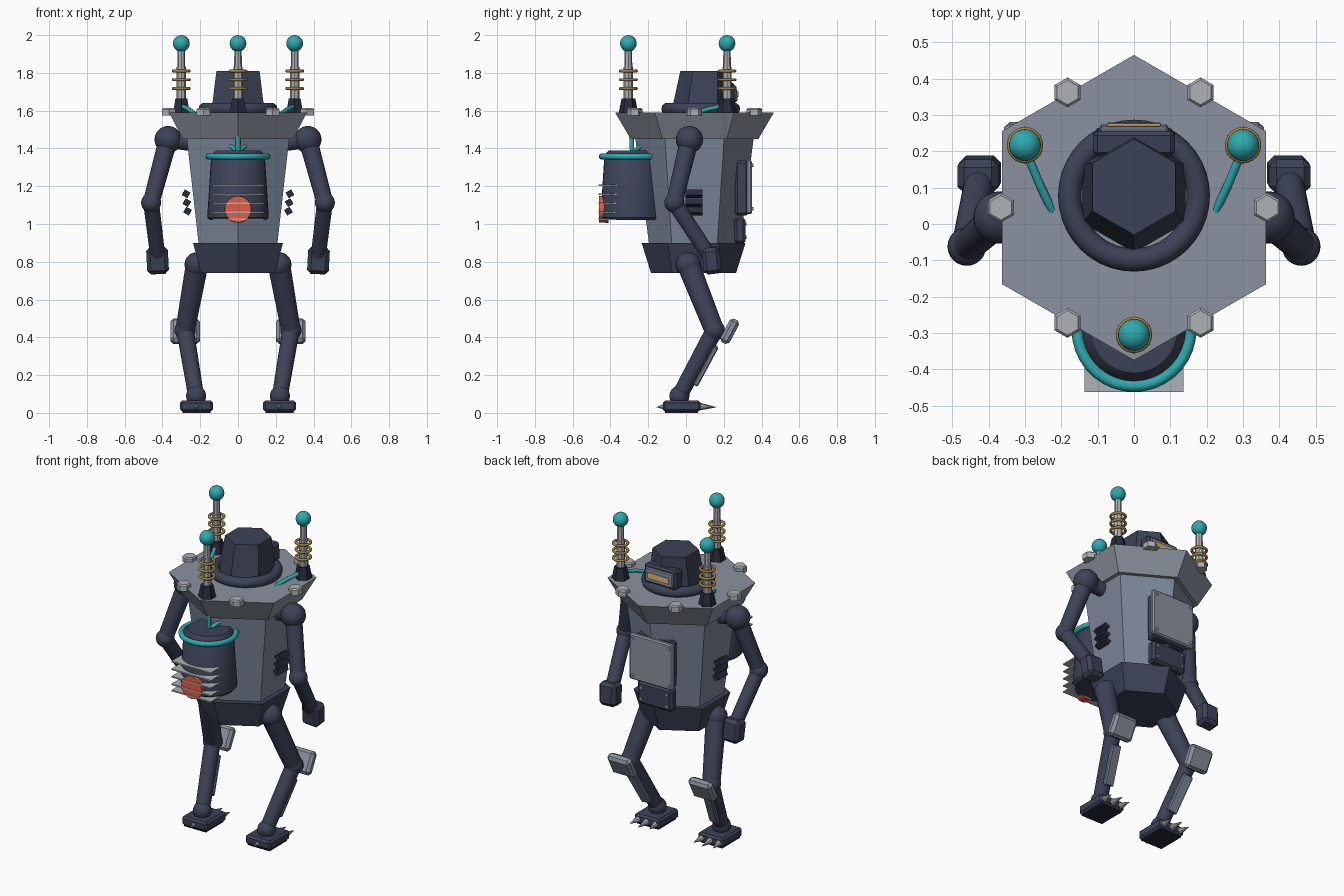
import bpy
from math import sin, cos, pi, radians
from mathutils import Vector

if "Cube" in bpy.data.objects:
    bpy.data.objects.remove(bpy.data.objects["Cube"])


def material(name, rgb):
    m = bpy.data.materials.new(name)
    m.diffuse_color = (*rgb, 1)
    m.use_nodes = True
    m.node_tree.nodes["Principled BSDF"].inputs["Base Color"].default_value = m.diffuse_color
    return m


DARK = material("dark_navy", (0.045, 0.055, 0.095))
DEEP = material("deep_navy", (0.02, 0.025, 0.045))
BODY = material("blue_grey", (0.20, 0.24, 0.32))
RIM = material("rim_grey", (0.26, 0.29, 0.35))
LIGHT = material("light_metal", (0.42, 0.44, 0.47))
TEAL = material("teal", (0.03, 0.40, 0.43))
GOLD = material("brass", (0.38, 0.22, 0.05))
AMBER = material("amber", (0.65, 0.42, 0.16))
RED = material("red_glow", (0.75, 0.11, 0.06))


def finish(name, mat, smooth=False):
    o = bpy.context.object
    o.name = name
    o.data.materials.append(mat)
    if smooth:
        bpy.ops.object.shade_smooth_by_angle(angle=radians(40))
    return o


def loft(name, mat, rings, n=6, x=0, smooth=False):
    """Stack of n-gons; each ring is (radius, y centre, z)."""
    verts = [(x + r * cos(pi / 2 + 2 * pi * i / n), y + r * sin(pi / 2 + 2 * pi * i / n), z)
             for r, y, z in rings for i in range(n)]
    faces = [(k * n + i, k * n + (i + 1) % n, (k + 1) * n + (i + 1) % n, (k + 1) * n + i)
             for k in range(len(rings) - 1) for i in range(n)]
    faces += [tuple(reversed(range(n))), tuple(range(len(verts) - n, len(verts)))]
    me = bpy.data.meshes.new(name)
    me.from_pydata(verts, [], faces)
    o = bpy.data.objects.new(name, me)
    bpy.context.collection.objects.link(o)
    bpy.ops.object.select_all(action='DESELECT')
    bpy.context.view_layer.objects.active = o
    o.select_set(True)
    return finish(name, mat, smooth)


def rod(name, mat, p, q, r1, r2, n=20, smooth=True):
    p, q = Vector(p), Vector(q)
    d = q - p
    bpy.ops.mesh.primitive_cone_add(vertices=n, radius1=r1, radius2=r2, depth=d.length,
                                    location=(p + q) / 2, rotation=d.to_track_quat('Z', 'Y').to_euler())
    return finish(name, mat, smooth)


def ball(name, mat, c, r):
    bpy.ops.mesh.primitive_uv_sphere_add(segments=24, ring_count=14, radius=r, location=c)
    return finish(name, mat, True)


def box(name, mat, c, size, bevel=0.0, rot=(0, 0, 0)):
    bpy.ops.mesh.primitive_cube_add(size=1, location=c, rotation=[radians(a) for a in rot])
    o = bpy.context.object
    o.scale = size
    bpy.ops.object.transform_apply(location=False, rotation=False, scale=True)
    if bevel:
        b = o.modifiers.new("bevel", 'BEVEL')
        b.width, b.segments = bevel, 1
    return finish(name, mat)


def ring(name, mat, c, major, minor, seg=36):
    bpy.ops.mesh.primitive_torus_add(location=c, major_radius=major, minor_radius=minor,
                                     major_segments=seg, minor_segments=10)
    return finish(name, mat, True)


def cable(name, mat, pts, r):
    cu = bpy.data.curves.new(name, 'CURVE')
    cu.dimensions, cu.bevel_depth, cu.bevel_resolution = '3D', r, 2
    cu.use_fill_caps = True
    sp = cu.splines.new('POLY')
    sp.points.add(len(pts) - 1)
    for pt, co in zip(sp.points, pts):
        pt.co = (*co, 1)
    o = bpy.data.objects.new(name, cu)
    bpy.context.collection.objects.link(o)
    cu.materials.append(mat)


# Hexagonal body: pelvis, torso and flared rim
CY = 0.045
loft("pelvis", DARK, [(0.225, 0.04, 0.74), (0.275, 0.04, 0.90)])
loft("torso", BODY, [(0.24, CY, 0.89), (0.314, CY, 1.46)])
loft("rim", RIM, [(0.338, CY, 1.45), (0.42, CY, 1.59)])
for i in range(6):
    a = pi / 6 + i * pi / 3 - pi / 6
    bx, by = 0.366 * cos(a), CY + 0.366 * sin(a)
    loft("rim_bolt", LIGHT, [(0.041, by, 1.575), (0.041, by, 1.607), (0.034, by, 1.615)], x=bx)

# Head with collar and visor
ring("neck_collar", DARK, (0, 0.078, 1.61), 0.177, 0.032, 40)
loft("head", DARK, [(0.163, 0.085, 1.59), (0.132, 0.102, 1.81)])
box("visor_housing", DARK, (0, 0.225, 1.69), (0.225, 0.07, 0.115), 0.012, (5, 0, 0))
box("visor_frame", BODY, (0, 0.258, 1.69), (0.19, 0.025, 0.085), 0.006, (5, 0, 0))
box("visor_slit", AMBER, (0, 0.270, 1.69), (0.145, 0.015, 0.035), 0, (5, 0, 0))

# Three antennas with brass coils, and cables to the canister
for ax, ay in ((-0.30, 0.217), (0.30, 0.217), (0, -0.305)):
    loft("antenna_base", DEEP, [(0.052, ay, 1.585), (0.036, ay, 1.665)], x=ax)
    rod("antenna_rod", LIGHT, (ax, ay, 1.65), (ax, ay, 1.83), 0.025, 0.025, 8, False)
    rod("antenna_tip", LIGHT, (ax, ay, 1.82), (ax, ay, 1.94), 0.021, 0.019, 8, False)
    for z in (1.717, 1.764, 1.81):
        ring("antenna_coil", GOLD, (ax, ay, z), 0.042, 0.008, 24)
    ball("antenna_ball", TEAL, (ax, ay, 1.956), 0.044)
for s in (-1, 1):
    cable("antenna_cable", TEAL, [(s * 0.295, 0.195, 1.625), (s * 0.262, 0.115, 1.608),
                                  (s * 0.225, 0.035, 1.58), (0, -0.285, 1.38)], 0.012)
cable("antenna_cable", TEAL, [(0, -0.295, 1.59), (0, -0.285, 1.38)], 0.012)

# Front canister with teal ring, cooling fins and red port
loft("canister", DARK, [(0.150, -0.29, 1.02), (0.163, -0.29, 1.035), (0.142, -0.29, 1.365),
                        (0.120, -0.29, 1.388)], n=32, smooth=True)
ring("canister_ring", TEAL, (0, -0.29, 1.357), 0.156, 0.016)
for z in (1.205, 1.157, 1.110, 1.063, 1.024):
    box("cooling_fin", LIGHT, (0, -0.415, z), (0.272, 0.095, 0.008))
rod("red_port", RED, (0, -0.41, 1.078), (0, -0.46, 1.078), 0.072, 0.070, 28)

# Rear plates with corner bolts
box("rear_backing", DARK, (0, 0.295, 1.19), (0.25, 0.07, 0.29), 0.012)
box("rear_plate", RIM, (0, 0.335, 1.195), (0.30, 0.03, 0.285), 0.008)
box("lower_rear_panel", DARK, (0, 0.285, 0.965), (0.24, 0.06, 0.14), 0.014)
for s in (-1, 1):
    for z in (1.08, 1.31):
        rod("plate_bolt", LIGHT, (s * 0.125, 0.34, z), (s * 0.125, 0.358, z), 0.010, 0.009, 10)
    for z in (0.93, 1.0):
        rod("panel_bolt", LIGHT, (s * 0.09, 0.30, z), (s * 0.09, 0.321, z), 0.009, 0.008, 10)

for s in (-1, 1):
    # Side vents
    for k, z in enumerate((1.068, 1.113, 1.160)):
        box("side_vent", DEEP, (s * (0.267 + 0.004 * k), 0.043, z), (0.034, 0.09, 0.034), 0,
            (0, s * -30, 0))

    # Arm
    shoulder, elbow, wrist = (s * 0.37, 0.018, 1.447), (s * 0.46, -0.062, 1.113), (s * 0.425, 0.125, 0.83)
    rod("shoulder_mount", DARK, (s * 0.24, 0.03, 1.43), shoulder, 0.045, 0.045)
    ball("shoulder", DARK, shoulder, 0.072)
    rod("upper_arm", DARK, shoulder, elbow, 0.05, 0.044)
    ball("elbow", DARK, elbow, 0.053)
    rod("forearm", DARK, elbow, wrist, 0.042, 0.040)
    box("hand", DARK, (s * 0.426, 0.136, 0.807), (0.115, 0.095, 0.14), 0.02, (6, s * 3, 0))

    # Leg
    hip, knee, ankle = (s * 0.217, 0.012, 0.785), (s * 0.28, 0.15, 0.437), (s * 0.222, -0.035, 0.09)
    ball("hip", DARK, hip, 0.066)
    rod("thigh", DARK, hip, knee, 0.06, 0.052)
    ball("knee", DARK, knee, 0.056)
    rod("shin", DARK, knee, ankle, 0.046, 0.042)
    ball("ankle", DARK, ankle, 0.053)
    box("knee_pad", RIM, (s * 0.28, 0.231, 0.432), (0.155, 0.055, 0.14), 0.016, (-28, 0, 0))
    box("shin_plate", BODY, (s * 0.25, 0.105, 0.25), (0.065, 0.025, 0.235), 0.006, (-28, s * 9, 0))

    # Foot with claws
    fx = s * 0.22
    box("foot", DARK, (fx, -0.023, 0.036), (0.175, 0.20, 0.058), 0.012)
    for dx in (-0.058, 0, 0.058):
        rod("front_claw", LIGHT, (fx + dx, 0.06, 0.034), (fx + dx * 1.15, 0.16 - abs(dx) * 0.3, 0.03),
            0.023, 0.001, 8, False)
    rod("heel_claw", LIGHT, (fx, -0.105, 0.034), (fx, -0.155, 0.03), 0.018, 0.001, 8, False)
    box("foot_sole", DEEP, (fx, -0.023, 0.006), (0.15, 0.175, 0.012))
